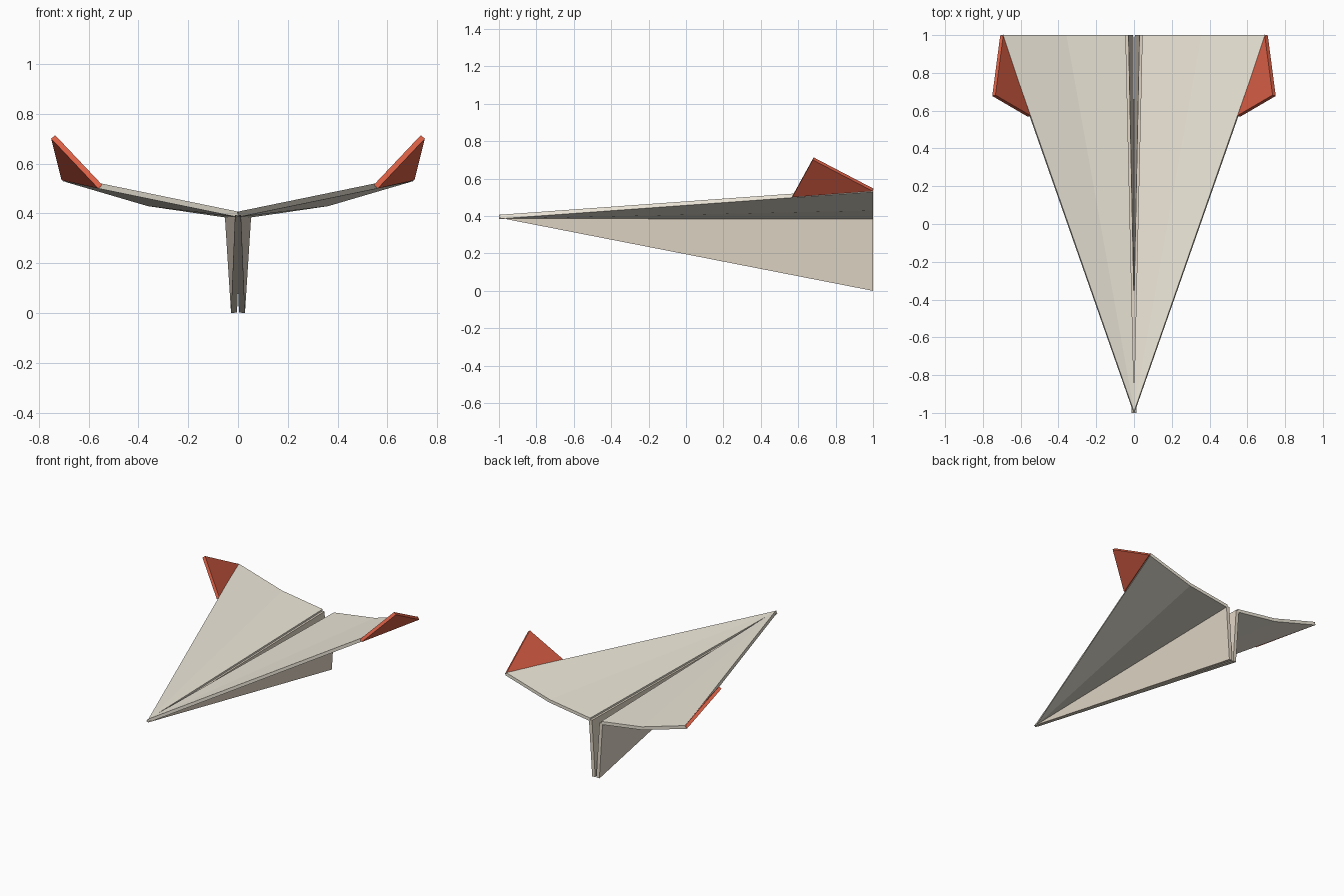
import bpy

if "Cube" in bpy.data.objects:
    bpy.data.objects.remove(bpy.data.objects["Cube"])


def material(name, rgb):
    mat = bpy.data.materials.new(name)
    mat.diffuse_color = (*rgb, 1)
    mat.use_nodes = True
    mat.node_tree.nodes["Principled BSDF"].inputs["Base Color"].default_value = mat.diffuse_color
    return mat


def folded_sheet(name, points, thickness, mat):
    """Fan of flat triangles from the first point, thickened and mirrored."""
    mesh = bpy.data.meshes.new(name)
    faces = [(0, i, i + 1) for i in range(1, len(points) - 1)]
    mesh.from_pydata(points, [], faces)
    mesh.materials.append(mat)
    obj = bpy.data.objects.new(name, mesh)
    bpy.context.collection.objects.link(obj)
    solid = obj.modifiers.new("thickness", 'SOLIDIFY')
    solid.thickness = thickness
    solid.offset = 0
    mirror = obj.modifiers.new("mirror", 'MIRROR')
    mirror.use_mirror_merge = False
    return obj


paper = material("paper", (0.85, 0.80, 0.69))
shaded_paper = material("shaded_paper", (0.75, 0.67, 0.56))
red = material("red_paper", (0.70, 0.115, 0.06))

# Wings: two creased panels per side, fanning out from the nose
folded_sheet("wings",
             [(0, -1, 0.396), (0.045, 1, 0.394), (0.36, 1, 0.44), (0.70, 1, 0.54)],
             0.022, paper)

# Keel: a pair of walls leaning together below the wings
folded_sheet("keel",
             [(0, -1, 0.392), (0.016, 1, 0.001), (0.041, 1, 0.392)],
             0.024, shaded_paper)

# Winglets: red fins bent up from the rear wing edges
folded_sheet("winglets",
             [(0.553, 0.57, 0.507), (0.70, 1, 0.54), (0.742, 0.68, 0.707)],
             0.022, red)
